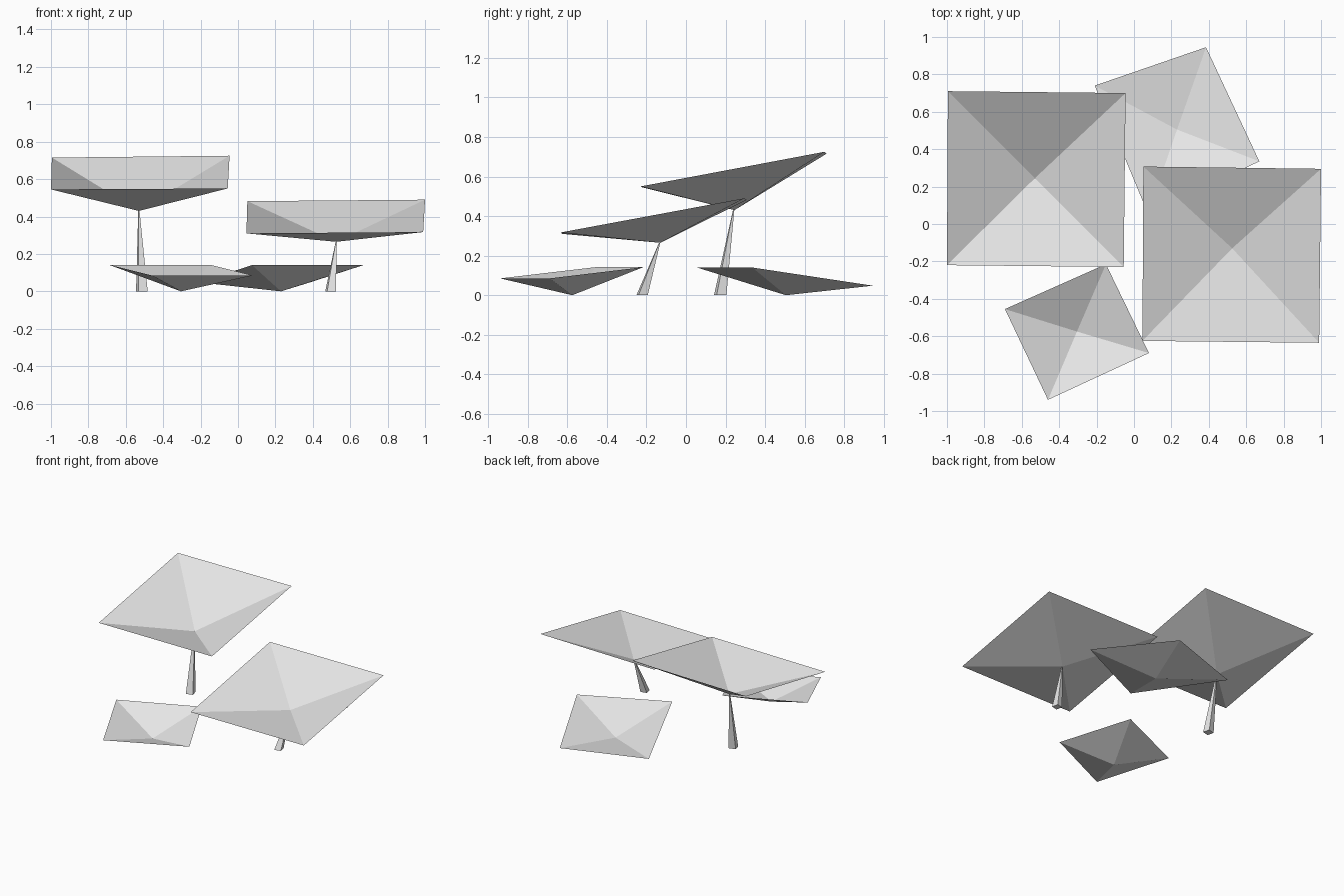
import bpy
import bmesh
import math
from mathutils import Vector

cube = bpy.data.objects.get("Cube")
if cube:
    bpy.data.objects.remove(cube, do_unlink=True)

# One plain grey for everything
grey = bpy.data.materials.new("light_grey")
grey.use_nodes = True
grey.diffuse_color = (0.8, 0.8, 0.8, 1)
grey.node_tree.nodes["Principled BSDF"].inputs["Base Color"].default_value = (0.8, 0.8, 0.8, 1)


def add_object(name, bm):
    mesh = bpy.data.meshes.new(name)
    bm.to_mesh(mesh)
    bm.free()
    mesh.materials.append(grey)
    obj = bpy.data.objects.new(name, mesh)
    bpy.context.collection.objects.link(obj)
    return obj


def leaf(name, corners, apex):
    """Open, shallow inverted pyramid; corners run counter-clockwise from above."""
    bm = bmesh.new()
    tip = bm.verts.new(apex)
    rim = [bm.verts.new(c) for c in corners]
    for i in range(4):
        bm.faces.new((tip, rim[i], rim[(i + 1) % 4]))
    return add_object(name, bm)


def stalk(name, base, top, angle, r_base=0.036, r_top=0.004):
    """Leaning square stalk that tapers towards the leaf."""
    bm = bmesh.new()
    rings = []
    for centre, r in ((base, r_base), (top, r_top)):
        ring = []
        for i in range(4):
            a = math.radians(angle + 45 + 90 * i)
            ring.append(bm.verts.new(Vector(centre) + Vector((r * math.cos(a), r * math.sin(a), 0))))
        rings.append(ring)
    low, high = rings
    for i in range(4):
        j = (i + 1) % 4
        bm.faces.new((low[i], low[j], high[j], high[i]))
    bm.faces.new(low[::-1])
    bm.faces.new(high)
    return add_object(name, bm)


# Tall leaves on stalks
leaf("tall_leaf_right",
     [(-1.0, -0.22, 0.545), (-0.055, -0.23, 0.55), (-0.045, 0.70, 0.725), (-0.995, 0.71, 0.715)],
     (-0.53, 0.245, 0.43))
stalk("tall_stalk_right", (-0.514, 0.173, 0), (-0.53, 0.241, 0.43), 15)

leaf("tall_leaf_left",
     [(0.045, -0.625, 0.31), (0.99, -0.635, 0.317), (1.0, 0.295, 0.49), (0.05, 0.307, 0.482)],
     (0.525, -0.13, 0.265))
stalk("tall_stalk_left", (0.495, -0.222, 0), (0.525, -0.134, 0.263), 12, r_base=0.034)

# Low leaves resting on the ground
leaf("low_leaf_front",
     [(-0.46, -0.94, 0.085), (0.08, -0.69, 0.085), (-0.15, -0.215, 0.142), (-0.69, -0.455, 0.142)],
     (-0.305, -0.575, 0.0))
leaf("low_leaf_back",
     [(0.075, 0.055, 0.14), (0.67, 0.335, 0.14), (0.385, 0.945, 0.048), (-0.21, 0.74, 0.048)],
     (0.23, 0.505, 0.0))
